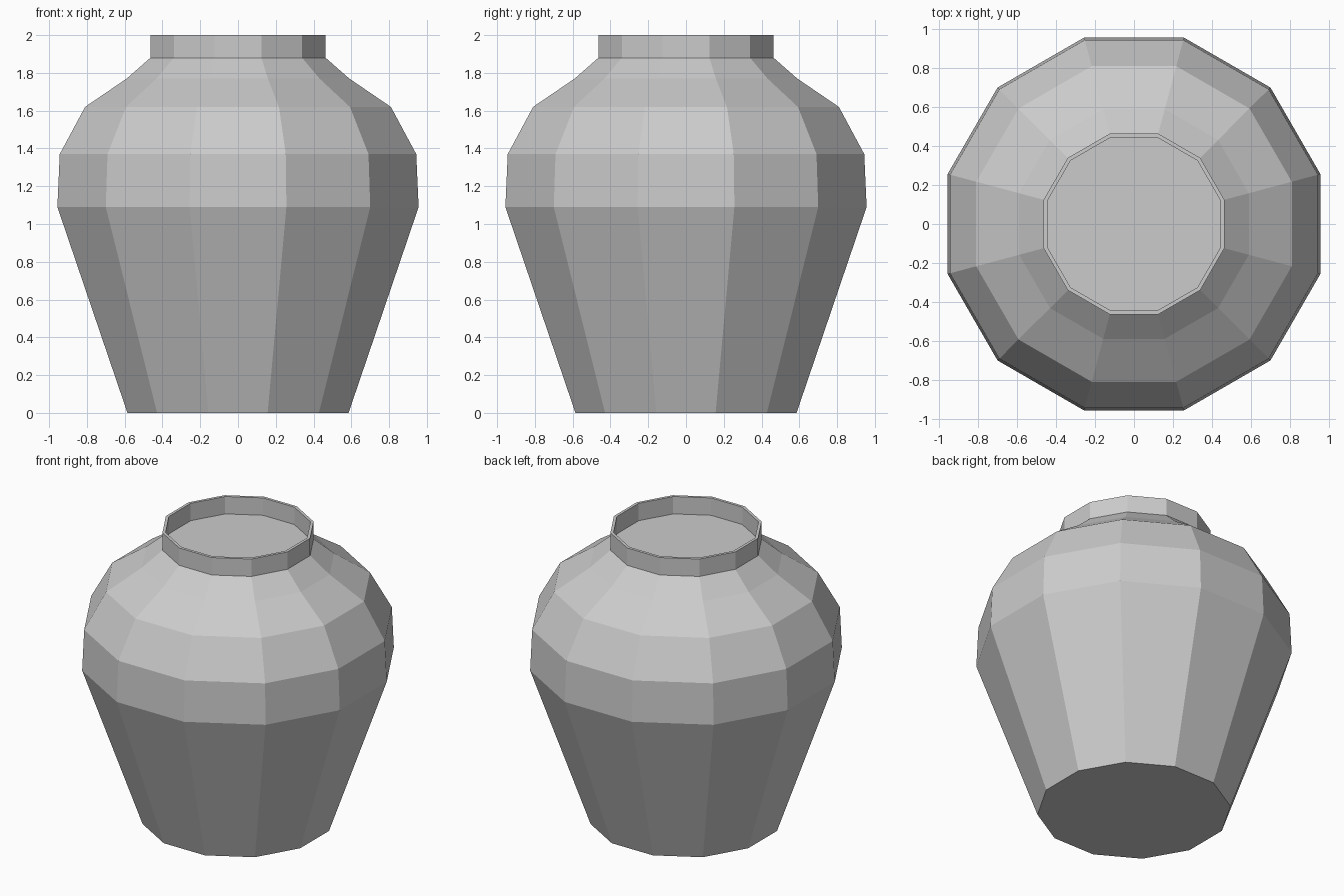
import bpy, bmesh, math

if "Cube" in bpy.data.objects:
    bpy.data.objects.remove(bpy.data.objects["Cube"])

SIDES = 12

def lathe(name, profile):
    """Spin (radius, z) points into a flat-faced solid, capping both ends."""
    bm = bmesh.new()
    rings = []
    for r, z in profile:
        angles = [2 * math.pi * (i + 0.5) / SIDES for i in range(SIDES)]
        rings.append([bm.verts.new((r * math.cos(a), r * math.sin(a), z)) for a in angles])
    for low, high in zip(rings, rings[1:]):
        for i in range(SIDES):
            j = (i + 1) % SIDES
            bm.faces.new((low[i], low[j], high[j], high[i]))
    bm.faces.new(rings[0][::-1])
    bm.faces.new(rings[-1])
    bm.normal_update()
    mesh = bpy.data.meshes.new(name)
    bm.to_mesh(mesh)
    bm.free()
    obj = bpy.data.objects.new(name, mesh)
    bpy.context.collection.objects.link(obj)
    return obj

# Base, belly, shoulder, neck, rim, then down inside to the flat recess
lathe("vase", [
    (0.606, 0.0), (0.99, 1.09), (0.977, 1.37), (0.838, 1.62),
    (0.61, 1.77), (0.48, 1.88), (0.48, 2.0),
    (0.46, 2.0), (0.46, 1.88),
])
